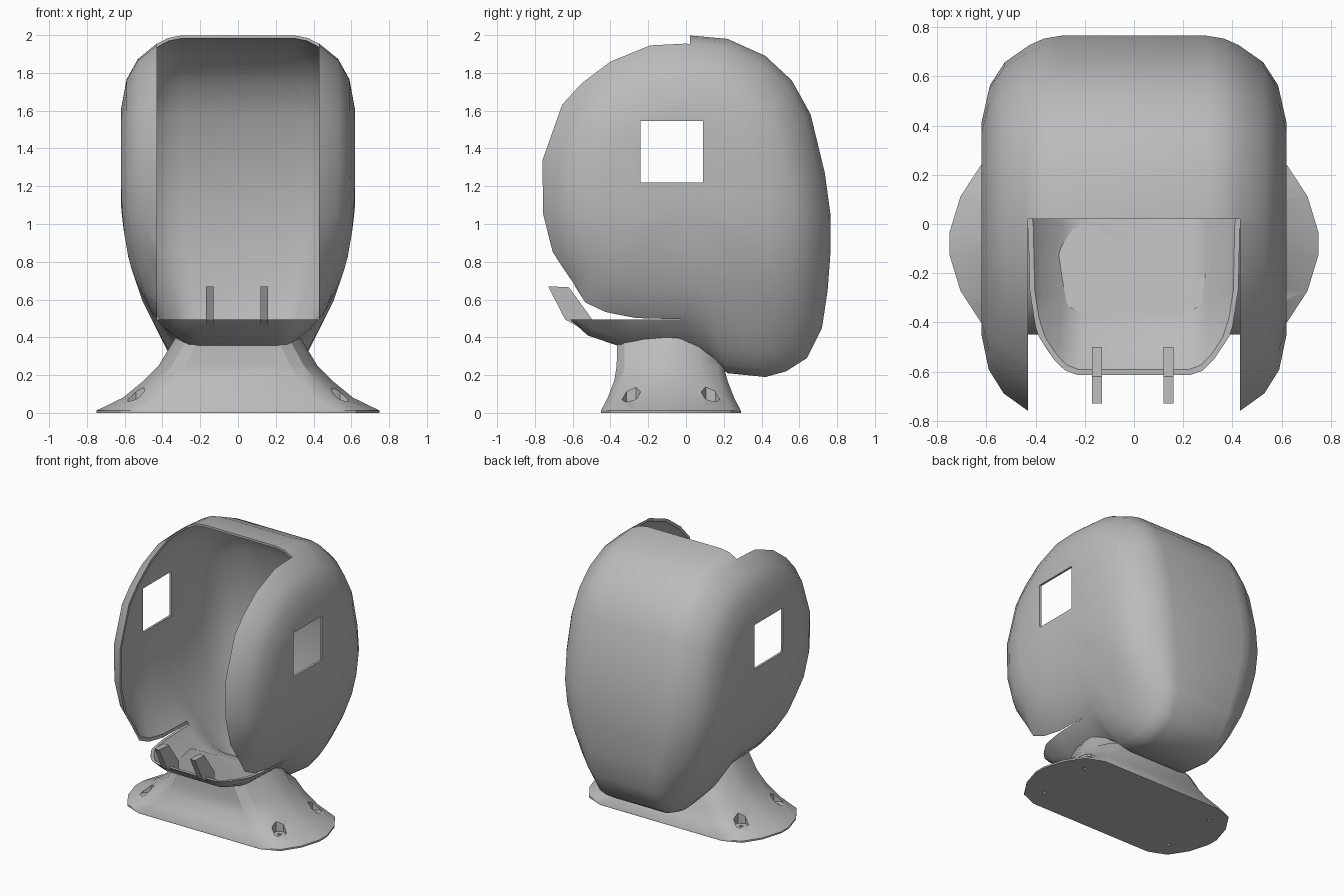
import bpy, bmesh, math
from mathutils import Vector

if "Cube" in bpy.data.objects:
    bpy.data.objects.remove(bpy.data.objects["Cube"], do_unlink=True)

grey = bpy.data.materials.new("plain grey")
grey.use_nodes = True
grey.diffuse_color = (0.5, 0.5, 0.5, 1)
grey.node_tree.nodes["Principled BSDF"].inputs["Base Color"].default_value = grey.diffuse_color


def finish(name, bm):
    bmesh.ops.recalc_face_normals(bm, faces=bm.faces)
    mesh = bpy.data.meshes.new(name)
    bm.to_mesh(mesh)
    bm.free()
    mesh.materials.append(grey)
    ob = bpy.data.objects.new(name, mesh)
    bpy.context.collection.objects.link(ob)
    return ob


def loft(bm, rings):
    """Skin a list of equally long closed rings, returning the vertex rings."""
    vs = [[bm.verts.new(p) for p in ring] for ring in rings]
    for a, b in zip(vs, vs[1:]):
        for i in range(len(a)):
            j = (i + 1) % len(a)
            bm.faces.new((a[i], a[j], b[j], b[i]))
    return vs


def box(name, lo, hi):
    bm = bmesh.new()
    bmesh.ops.create_cube(bm, size=1)
    lo, hi = Vector(lo), Vector(hi)
    for v in bm.verts:
        v.co = (lo + hi) / 2 + v.co * (hi - lo)
    return finish(name, bm)


def cylinder(name, radius, sides, x, y, z0, z1):
    bm = bmesh.new()
    bmesh.ops.create_cone(bm, cap_ends=True, segments=sides, radius1=radius, radius2=radius, depth=z1 - z0)
    bmesh.ops.translate(bm, verts=bm.verts, vec=(x, y, (z0 + z1) / 2))
    return finish(name, bm)


def apply_modifier(ob, mod):
    bpy.context.view_layer.objects.active = ob
    bpy.ops.object.modifier_apply(modifier=mod.name)


def cut(ob, cutter):
    cutter.hide_render = True
    mod = ob.modifiers.new("cut", "BOOLEAN")
    mod.operation, mod.solver, mod.object = "DIFFERENCE", "EXACT", cutter
    apply_modifier(ob, mod)
    bpy.data.objects.remove(cutter, do_unlink=True)


def smooth(ob, degrees):
    bpy.ops.object.select_all(action="DESELECT")
    ob.select_set(True)
    bpy.context.view_layer.objects.active = ob
    bpy.ops.object.shade_smooth_by_angle(angle=math.radians(degrees))


def lerp_table(table, t):
    for (a, fa), (b, fb) in zip(table, table[1:]):
        if t <= b:
            return fa + (fb - fa) * max(0, t - a) / (b - a)
    return table[-1][1]


# Egg-shaped shell: side outline (y, z), shrunk towards each flat flank
outline = [(-.80, 1.35), (-.80, 1.05), (-.76, .83), (-.67, .64), (-.62, .5), (-.52, .41), (-.33, .345),
           (0, .33), (.12, .29), (.22, .21), (.42, .19), (.53, .22), (.64, .29), (.72, .45), (.75, .65),
           (.765, .85), (.765, 1.05), (.735, 1.27), (.66, 1.58), (.56, 1.76), (.42, 1.89), (.22, 1.98),
           (0, 2), (-.2, 1.99), (-.42, 1.9), (-.58, 1.78), (-.69, 1.66)]
flank = [(.3, 1), (.37, .985), (.43, .95), (.53, .86), (.59, .74), (.62, .56), (.62, .3)]
width = [(.2, .69), (.4, .7), (.6, .82), (.8, .93), (1, .985), (1.2, 1)]
mid_y, mid_z = 0, 1.1


def shell_ring(x, s):
    ring = []
    for y, z in outline:
        pz = mid_z + (z - mid_z) * s
        ring.append((x * lerp_table(width, pz), mid_y + (y - mid_y) * s, pz))
    return ring


bm = bmesh.new()
rings = [shell_ring(-x, s) for x, s in reversed(flank)] + [shell_ring(x, s) for x, s in flank]
vs = loft(bm, rings)
for ring, x in ((vs[0], -.62), (vs[-1], .62)):
    hub = bm.verts.new((x, mid_y, mid_z))
    for i in range(len(ring)):
        bm.faces.new((hub, ring[i - 1], ring[i]))
shell = finish("pod_shell", bm)
solid = shell.modifiers.new("wall", "SOLIDIFY")
solid.thickness, solid.offset = .016, -1
apply_modifier(shell, solid)

# Front opening and the square side windows
cut(shell, box("opening_cutter", (-.43, -1.2, .495), (.43, .02, 2.5)))
cut(shell, box("window_cutter", (-1, -.24, 1.22), (1, .09, 1.545)))
smooth(shell, 35)

# Flared foot: elongated octagonal rings rising to the shell underside
foot_y = -.08
corner = [(1, .12), (.94, .52), (.83, .86), (.66, 1)]
quarter = corner + [(-a, b) for a, b in reversed(corner)]
footprint = quarter + [(-a, -b) for a, b in quarter]
levels = [(0, .75, .37), (.012, .75, .37), (.08, .61, .335), (.17, .5, .3), (.25, .42, .287), (.34, .33, .285)]
rings = []
for z, hx, hy in levels:
    ring = []
    for a, b in footprint:
        x, y = a * hx, foot_y + b * hy
        top = .35 - .65 * max(0, y) + .05 * a * a
        ring.append((x, y, top if z == levels[-1][0] else min(z, top - .02)))
    rings.append(ring)
bm = bmesh.new()
vs = loft(bm, rings)
bm.faces.new(vs[0])
bm.faces.new(vs[-1])
foot = finish("flared_foot", bm)

# Screw holes with wide recesses
for x in (-.54, .54):
    for y in (-.29, .13):
        cut(foot, cylinder("recess_cutter", .05, 6, x, y, .06, .4))
        cut(foot, cylinder("screw_cutter", .013, 8, x, y, -.1, .2))
smooth(foot, 30)

# Pair of hooks on the front lip
hook = [(-.73, .67), (-.62, .665), (-.5, .5), (-.5, .43), (-.56, .45), (-.64, .495)]
for side, x in (("right", -.15), ("left", .14)):
    bm = bmesh.new()
    vs = loft(bm, [[(x + d, y, z) for y, z in hook] for d in (-.02, .02)])
    for ring in vs:
        bm.faces.new(ring)
    finish(side + "_hook", bm)
